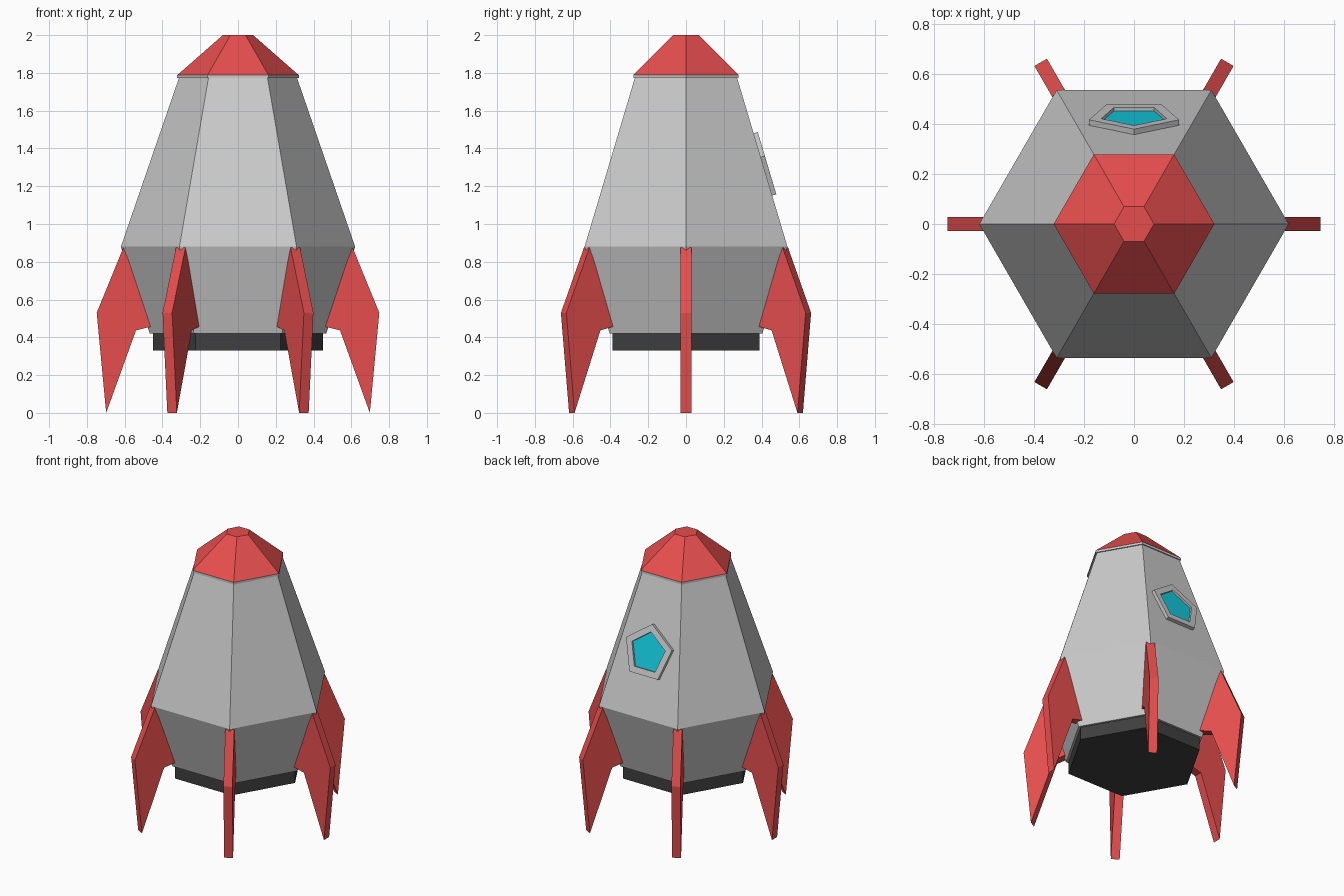
import bpy, bmesh
from math import sin, cos, pi, atan2
from mathutils import Matrix

if "Cube" in bpy.data.objects:
    bpy.data.objects.remove(bpy.data.objects["Cube"])


def material(name, rgb):
    m = bpy.data.materials.new(name)
    m.diffuse_color = (*rgb, 1)
    m.use_nodes = True
    m.node_tree.nodes["Principled BSDF"].inputs["Base Color"].default_value = m.diffuse_color
    return m


RED = material("red", (0.8, 0.076, 0.076))
DARK = material("dark", (0.05, 0.05, 0.05))
TEAL = material("teal", (0.007, 0.6, 0.75))


def finish(name, bm, mat=None, matrix=None):
    if matrix:
        bm.transform(matrix)
    bmesh.ops.recalc_face_normals(bm, faces=bm.faces)
    mesh = bpy.data.meshes.new(name)
    bm.to_mesh(mesh)
    bm.free()
    ob = bpy.data.objects.new(name, mesh)
    bpy.context.collection.objects.link(ob)
    if mat:
        mesh.materials.append(mat)
    return ob


def stack(name, profile, sides=6, phase=0, closed=False, mat=None, matrix=None):
    """Faceted solid from (radius, z) rings; closed joins last ring to first."""
    bm = bmesh.new()
    rings = [[bm.verts.new((r * cos(phase + 2 * pi * i / sides),
                            r * sin(phase + 2 * pi * i / sides), z))
              for i in range(sides)] for r, z in profile]
    pairs = list(zip(rings, rings[1:]))
    if closed:
        pairs.append((rings[-1], rings[0]))
    else:
        bm.faces.new(rings[0])
        bm.faces.new(rings[-1])
    for a, b in pairs:
        for i in range(sides):
            j = (i + 1) % sides
            bm.faces.new((a[i], a[j], b[j], b[i]))
    return finish(name, bm, mat, matrix)


# Hull, collar, nose and engine
stack("hull", [(0.467, 0.42), (0.62, 0.88), (0.312, 1.775)])
stack("collar", [(0.322, 1.772), (0.322, 1.788)])
stack("nose_cap", [(0.322, 1.788), (0.08, 2.0)], mat=RED)
stack("engine", [(0.45, 0.33), (0.45, 0.425)], mat=DARK)

# Six fins, one on each hull edge
FIN = [(0.607, 0.875), (0.748, 0.53), (0.698, 0.0), (0.54, 0.437), (0.44, 0.462)]
for k in range(6):
    bm = bmesh.new()
    face = bm.faces.new([bm.verts.new((r, -0.029, z)) for r, z in FIN])
    ext = bmesh.ops.extrude_face_region(bm, geom=[face])
    moved = [g for g in ext["geom"] if isinstance(g, bmesh.types.BMVert)]
    bmesh.ops.translate(bm, verts=moved, vec=(0, 0.058, 0))
    finish(f"fin_{k + 1}", bm, RED, Matrix.Rotation(k * pi / 3, 4, 'Z'))

# Pentagonal window lying on the sloped back panel
slope = (0.62 - 0.312) * cos(pi / 6) / (1.775 - 0.88)
zc = 1.298
yc = 0.62 * cos(pi / 6) - (zc - 0.88) * slope
place = (Matrix.Translation((0, yc, zc))
         @ Matrix.Rotation(atan2(slope, 1), 4, 'X')
         @ Matrix.Rotation(pi, 4, 'Z') @ Matrix.Rotation(pi / 2, 4, 'X'))
stack("window_frame", [(0.19, -0.01), (0.19, 0.023), (0.138, 0.023), (0.138, -0.01)],
      sides=5, phase=pi / 2, closed=True, mat=None, matrix=place)
stack("window_glass", [(0.14, -0.008), (0.14, 0.009)],
      sides=5, phase=pi / 2, mat=TEAL, matrix=place)
